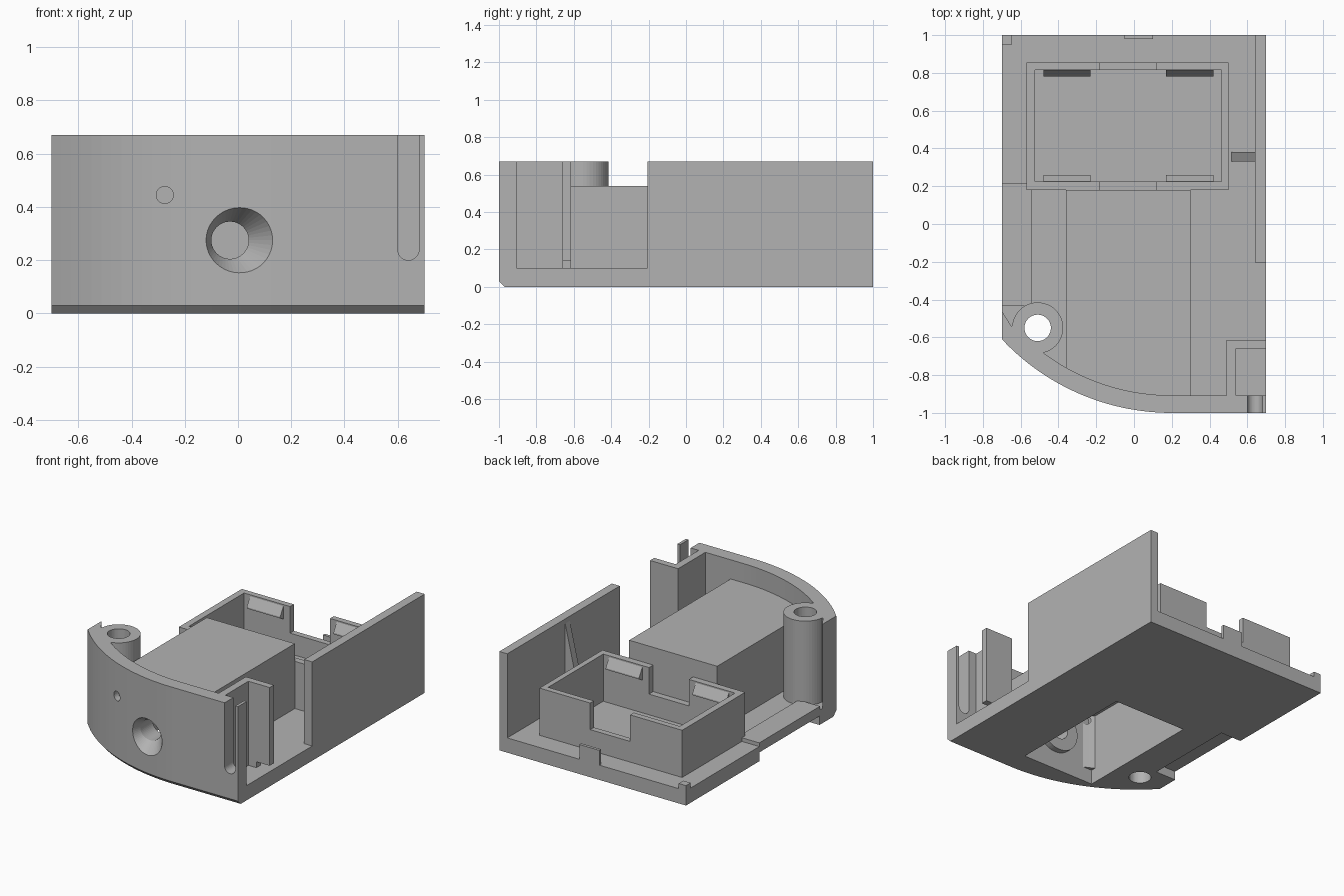
import bpy, bmesh
from math import sin, cos, pi, sqrt
from mathutils import Vector

cube = bpy.data.objects.get("Cube")
if cube:
    bpy.data.objects.remove(cube, do_unlink=True)

grey = bpy.data.materials.new("plain_grey")
grey.use_nodes = True
COLOR = (0.45, 0.45, 0.45, 1)
grey.diffuse_color = COLOR
grey.node_tree.nodes["Principled BSDF"].inputs["Base Color"].default_value = COLOR

FLOOR, TOP = 0.1, 0.67


def finish(name, bm):
    bmesh.ops.recalc_face_normals(bm, faces=bm.faces)
    mesh = bpy.data.meshes.new(name)
    bm.to_mesh(mesh)
    bm.free()
    mesh.materials.append(grey)
    ob = bpy.data.objects.new(name, mesh)
    bpy.context.collection.objects.link(ob)
    return ob


def prism(name, pts, lo, hi, axis="z"):
    """Extrude a 2D outline along an axis."""
    place = {"z": lambda u, v, w: (u, v, w),
             "y": lambda u, v, w: (u, w, v),
             "x": lambda u, v, w: (w, u, v)}[axis]
    bm = bmesh.new()
    a = [bm.verts.new(place(u, v, lo)) for u, v in pts]
    b = [bm.verts.new(place(u, v, hi)) for u, v in pts]
    bm.faces.new(a)
    bm.faces.new(b)
    for i in range(len(a)):
        j = (i + 1) % len(a)
        bm.faces.new((a[i], a[j], b[j], b[i]))
    return finish(name, bm)


def box(name, x0, x1, y0, y1, z0, z1):
    return prism(name, [(x0, y0), (x1, y0), (x1, y1), (x0, y1)], z0, z1)


def rod(name, p, q, r1, r2, sides=48):
    """Cylinder or cone from p to q."""
    p, q = Vector(p), Vector(q)
    bm = bmesh.new()
    bmesh.ops.create_cone(bm, cap_ends=True, segments=sides, radius1=r1,
                          radius2=r2, depth=(q - p).length)
    turn = (q - p).to_track_quat("Z", "Y").to_matrix()
    for v in bm.verts:
        v.co = turn @ v.co + (p + q) / 2
    return finish(name, bm)


def cut(targets, cutter):
    """Subtract the cutter from each target, then remove it."""
    cutter.hide_render = True
    for ob in targets:
        mod = ob.modifiers.new("cut", "BOOLEAN")
        mod.operation, mod.solver, mod.object = "DIFFERENCE", "EXACT", cutter
        bpy.context.view_layer.objects.active = ob
        bpy.ops.object.modifier_apply(modifier=mod.name)
    bpy.data.objects.remove(cutter, do_unlink=True)


CX, CY = 0.2, 0.233


def arc(radius, x0, x1, n=24):
    """Points of the curved front, from x0 to x1."""
    xs = [x0 + (x1 - x0) * i / n for i in range(n + 1)]
    return [(x, CY - sqrt(radius ** 2 - (x - CX) ** 2)) for x in xs]


# Floor plate with a chamfered lower front edge
outer = arc(1.233, -0.7, CX)
floor = prism("floor_plate", outer + [(0.7, -1), (0.7, 1), (-0.7, 1)], 0, FLOOR)
bm = bmesh.new()
bm.from_mesh(floor.data)
bmesh.ops.bisect_plane(bm, geom=bm.verts[:] + bm.edges[:] + bm.faces[:],
                       plane_co=(0, 0, 0.03), plane_no=(0, 0, 1))
for v in bm.verts:
    if v.co.z < 0.01 and v.co.y < -0.5:
        v.co.y += 0.03
bm.to_mesh(floor.data)
bm.free()
cut([floor], box("edge_cutter", -0.9, -0.545, -0.43, 0.21, -1, 1))
box("side_shelf", -0.7, -0.54, -0.435, 0.215, 0.06, 0.125)

# Curved front wall with its hooked end
inner = arc(1.14, -0.5, CX)[::-1]
front = prism("front_wall", outer + [(0.7, -1), (0.7, -0.907)] + inner +
              [(-0.5, -0.64), (-0.6, -0.52), (-0.65, -0.54), (-0.7, -0.46)],
              FLOOR, TOP)

# Screw post, bored through the floor and countersunk below
PX, PY = -0.51, -0.55
post = rod("screw_post", (PX, PY, FLOOR), (PX, PY, TOP), 0.135, 0.135)
cut([post, front, floor], rod("bore", (PX, PY, -1), (PX, PY, 1), 0.07, 0.07))
cut([post, floor], rod("sink", (PX, PY, -0.01), (PX, PY, 0.08), 0.13, 0.07))

# Raised hollow housing, open below
house = prism("centre_housing", arc(1.19, -0.36, 0.3) + [(0.3, 0.18), (-0.36, 0.18)],
              FLOOR, 0.54)
cut([house, floor], box("cavity", -0.33, 0.22, -0.81, 0.09, -1, 0.48))
boss = rod("inner_boss", (-0.03, -0.88, 0.275), (-0.03, -0.77, 0.275), 0.15, 0.15)

# Front openings: countersunk port, pin hole and slot
hub = (-0.03, -0.89, 0.275)
cut([front, house, boss], rod("port", (-0.03, -1.2, 0.275), (-0.03, -0.6, 0.275), 0.07, 0.07))
cut([front, house], rod("port_sink", (-0.01, -1.02, 0.275), hub, 0.142, 0.07))
cut([front], rod("pin", (-0.275, -1.2, 0.445), (-0.275, -0.7, 0.445), 0.032, 0.032, 24))
stadium = [(0.64 + 0.04 * cos(t), 0.24 + 0.04 * sin(t))
           for t in [pi + pi * i / 16 for i in range(17)]]
cut([front], prism("slot", stadium + [(0.68, 1), (0.6, 1)], -1.2, -0.8, "y"))

# L-shaped guide behind the slot
guide = prism("corner_guide", [(0.49, -0.91), (0.54, -0.91), (0.54, -0.66),
                               (0.7, -0.66), (0.7, -0.615), (0.49, -0.615)], FLOOR, TOP)
cut([guide], box("guide_gap", 0.6, 0.8, -0.8, -0.5, 0, 0.14))

# Side wall and its gusset
box("side_wall", 0.64, 0.7, -0.205, 1, FLOOR, TOP)
prism("wall_gusset", [(0.515, FLOOR), (0.645, FLOOR), (0.645, 0.66)], 0.33, 0.38, "y")

# Rear tray with notched walls
tray = box("rear_tray", -0.57, 0.5, 0.18, 0.855, FLOOR, 0.42)
cut([tray], box("tray_inside", -0.525, 0.463, 0.225, 0.815, 0, 1))
cut([tray], box("tray_notch", -0.18, 0.12, 0.1, 0.95, 0.24, 1))

# Snap clips on the tray walls
for side, wall, way in (("front", 0.225, 1), ("rear", 0.815, -1)):
    for hand, x in (("right", -0.48), ("left", 0.17)):
        prism(f"{side}_{hand}_clip", [(wall - 0.005 * way, 0.41), (wall, 0.41),
              (wall + 0.035 * way, 0.35), (wall + 0.035 * way, 0.34),
              (wall - 0.005 * way, 0.32)], x, x + 0.25, "x")

# Small rear locating tabs
box("rear_tab", -0.05, 0.1, 0.98, 1, FLOOR, 0.2)
box("corner_tab", -0.7, -0.645, 0.95, 1, FLOOR, 0.135)
